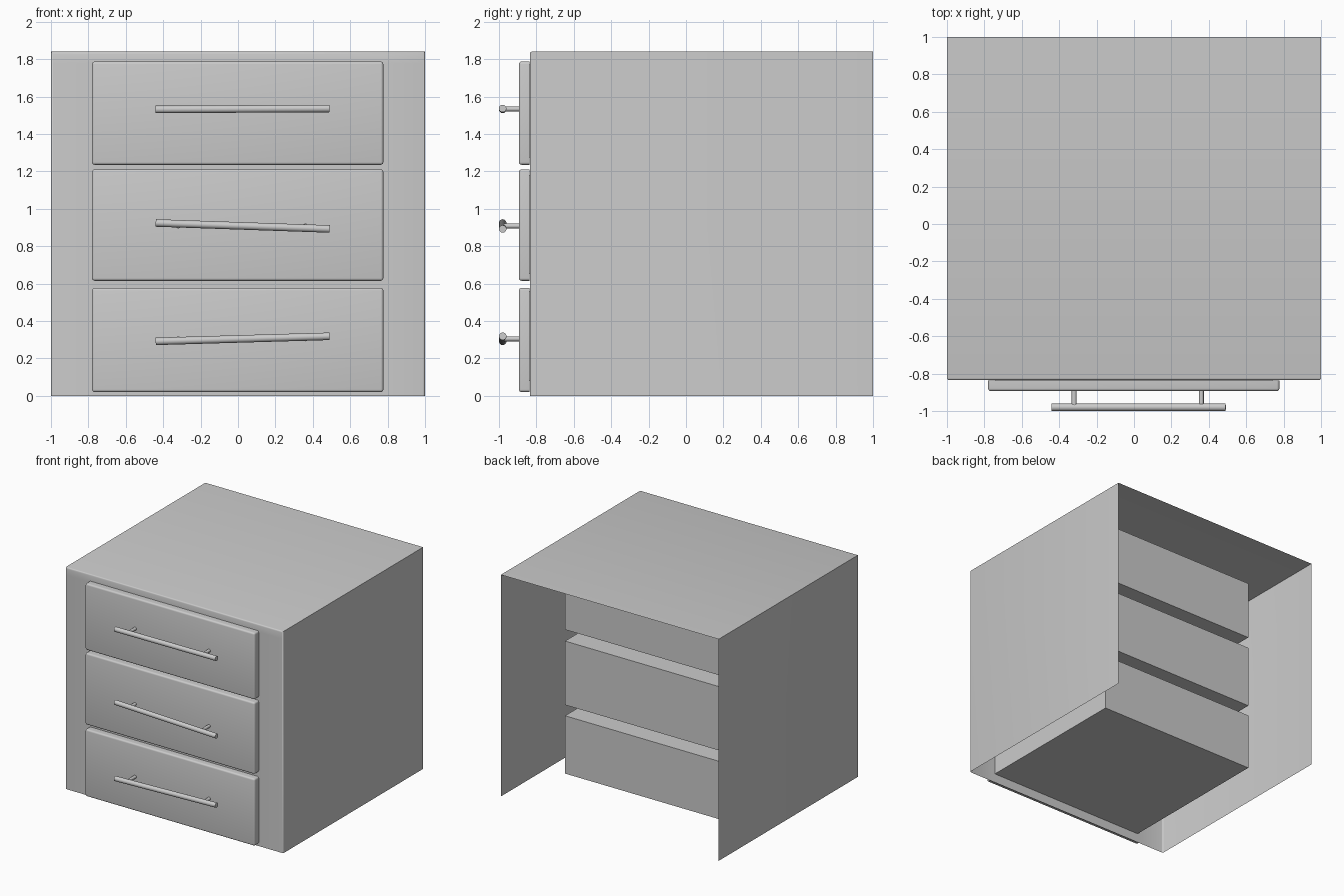
import bpy, bmesh, math
from mathutils import Vector, Matrix

if "Cube" in bpy.data.objects:
    bpy.data.objects.remove(bpy.data.objects["Cube"])

GREY = (0.6, 0.6, 0.6, 1)
grey = bpy.data.materials.new("light_grey")
grey.use_nodes = True
grey.diffuse_color = GREY
grey.node_tree.nodes["Principled BSDF"].inputs["Base Color"].default_value = GREY

FRONT, BACK, TOP = -0.835, 1.0, 1.84


def finish(bm, name):
    mesh = bpy.data.meshes.new(name)
    bm.to_mesh(mesh)
    bm.free()
    obj = bpy.data.objects.new(name, mesh)
    bpy.context.collection.objects.link(obj)
    mesh.materials.append(grey)
    bpy.ops.object.select_all(action="DESELECT")
    obj.select_set(True)
    bpy.context.view_layer.objects.active = obj
    bpy.ops.object.shade_smooth_by_angle(angle=math.radians(35))
    return obj


def box_mesh(low, high):
    bm = bmesh.new()
    low, high = Vector(low), Vector(high)
    size = Matrix.Diagonal((high - low).to_4d())
    bmesh.ops.create_cube(bm, size=1, matrix=Matrix.Translation((low + high) / 2) @ size)
    return bm


def rod(name, start, end, radius):
    start, end = Vector(start), Vector(end)
    axis = end - start
    turn = axis.to_track_quat("Z", "Y").to_matrix().to_4x4()
    bm = bmesh.new()
    bmesh.ops.create_cone(bm, cap_ends=True, segments=20, radius1=radius, radius2=radius,
                          depth=axis.length, matrix=Matrix.Translation((start + end) / 2) @ turn)
    return finish(bm, name)


# Each drawer: front bottom and top, box bottom and top, handle height at each end
drawers = {
    "bottom": (0.02, 0.577, 0.08, 0.56, 0.291, 0.318),
    "middle": (0.615, 1.21, 0.65, 1.18, 0.924, 0.892),
    "top": (1.235, 1.787, 1.275, 1.77, 1.531, 1.536),
}

# Cabinet shell: thin sheet, open at the back and underneath
bm = box_mesh((-1, FRONT, 0), (1, BACK, TOP))
bmesh.ops.delete(bm, geom=[f for f in bm.faces if f.normal.y > 0.9 or f.normal.z < -0.9],
                 context="FACES")
rim = [e for e in bm.edges if not e.is_boundary and all(v.co.y < 0 for v in e.verts)]
bmesh.ops.bevel(bm, geom=rim, offset=0.012, segments=3, profile=0.5, affect="EDGES")

# Openings in the shell front, hidden behind the drawer fronts
cuts = [((x, 0, 0), (1, 0, 0)) for x in (-0.77, 0.77)]
for low, high, *rest in drawers.values():
    cuts += [((0, 0, z), (0, 0, 1)) for z in (low + 0.02, high - 0.01)]
for point, normal in cuts:
    front = [f for f in bm.faces if f.normal.y < -0.99]
    parts = front + list({e for f in front for e in f.edges} | {v for f in front for v in f.verts})
    bmesh.ops.bisect_plane(bm, geom=parts, plane_co=point, plane_no=normal)
holes = []
for f in bm.faces:
    c = f.calc_center_median()
    if f.normal.y < -0.99 and abs(c.x) < 0.77:
        if any(d[0] + 0.02 < c.z < d[1] - 0.01 for d in drawers.values()):
            holes.append(f)
bmesh.ops.delete(bm, geom=holes, context="FACES")
finish(bm, "cabinet_shell")

for level, (low, high, box_low, box_high, z_right, z_left) in drawers.items():
    # Closed drawer box behind the front
    finish(box_mesh((-0.74, FRONT - 0.01, box_low), (0.74, 0.53, box_high)), level + "_drawer_box")

    # Drawer front with softened outer edges
    bm = box_mesh((-0.78, -0.893, low), (0.777, FRONT - 0.002, high))
    outer = [e for e in bm.edges if any(v.co.y < -0.88 for v in e.verts)]
    bmesh.ops.bevel(bm, geom=outer, offset=0.014, segments=4, profile=0.5, affect="EDGES")
    finish(bm, level + "_drawer_front")

    # Slightly tilted bar handle on two posts
    rod(level + "_handle_bar", (-0.44, -0.98, z_right), (0.49, -0.98, z_left), 0.02)
    middle = (z_right + z_left) / 2
    for side, x in (("right", -0.32), ("left", 0.36)):
        rod(f"{level}_{side}_handle_post", (x, -0.885, middle), (x, -0.975, middle), 0.013)
